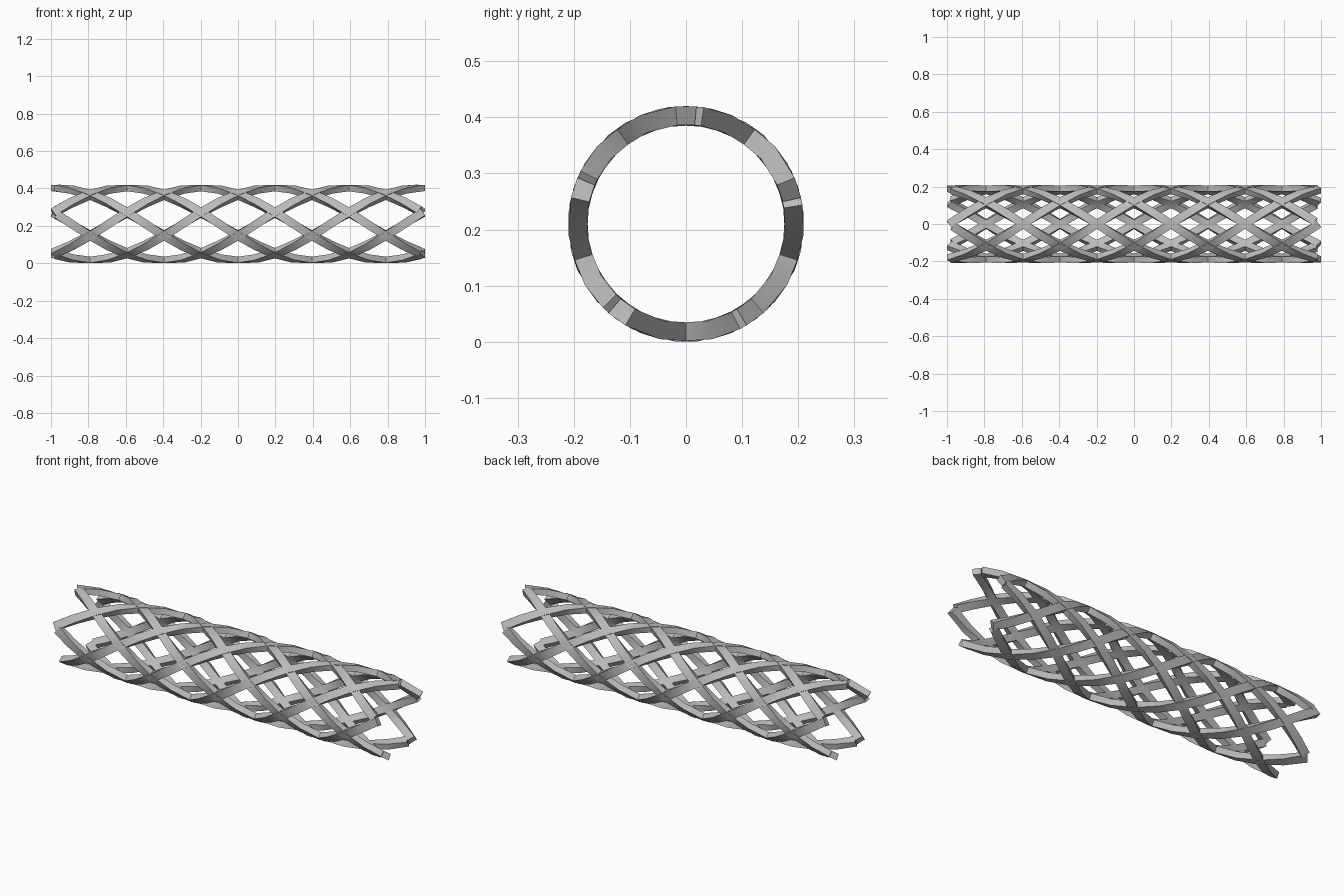
import bpy, bmesh
from math import sin, cos, pi, atan, radians

cube = bpy.data.objects.get("Cube")
if cube:
    bpy.data.objects.remove(cube, do_unlink=True)

OUTER, INNER = 0.2105, 0.177     # tube radii
WIDTH = 0.045                    # strand width along the surface
HALF = 0.988                     # half length of a strand's centre line
STRANDS, STEPS = 5, 20

grey = bpy.data.materials.new("metal grey")
grey.use_nodes = True
colour = (0.5, 0.5, 0.5, 1)
grey.diffuse_color = colour
grey.node_tree.nodes["Principled BSDF"].inputs["Base Color"].default_value = colour

# Helix angle and the matching half-width offsets along and around the tube
slope = atan(pi * OUTER / HALF)
DX = WIDTH / 2 * sin(slope)
DA = WIDTH / 2 * cos(slope) / OUTER


def strand_mesh(name, turn, trim):
    """Flat strip making one full turn around the x axis."""
    bm = bmesh.new()
    rings = []
    for i in range(STEPS + 1):
        t = min(max(2 * i / STEPS - 1, trim - 1), 1 - trim)
        angle = pi / 2 + turn * pi * (t - 1)
        ring = []
        for side, radius in ((1, OUTER), (-1, OUTER), (-1, INNER), (1, INNER)):
            a = angle - side * turn * DA
            ring.append(bm.verts.new((HALF * t + side * DX, radius * cos(a), radius * sin(a))))
        rings.append(ring)
    for a, b in zip(rings, rings[1:]):
        for k in range(4):
            n = (k + 1) % 4
            bm.faces.new((a[k], a[n], b[n], b[k]))
    bm.faces.new(rings[0])
    bm.faces.new(rings[-1])
    bmesh.ops.recalc_face_normals(bm, faces=bm.faces)
    mesh = bpy.data.meshes.new(name)
    bm.to_mesh(mesh)
    bm.free()
    mesh.materials.append(grey)
    return mesh


# Two crossing families of strands, the second running full length over the tips
bpy.ops.object.select_all(action='DESELECT')
for name, turn, trim in (("rising_strand", 1, 0.02), ("falling_strand", -1, 0)):
    for i in range(STRANDS):
        obj = bpy.data.objects.new(f"{name}_{i + 1}", strand_mesh(name, turn, trim))
        obj.rotation_euler.x = 2 * pi * i / STRANDS
        obj.location.z = 0.21
        bpy.context.collection.objects.link(obj)
        obj.select_set(True)
        bpy.context.view_layer.objects.active = obj
bpy.ops.object.shade_smooth_by_angle(angle=radians(30))
